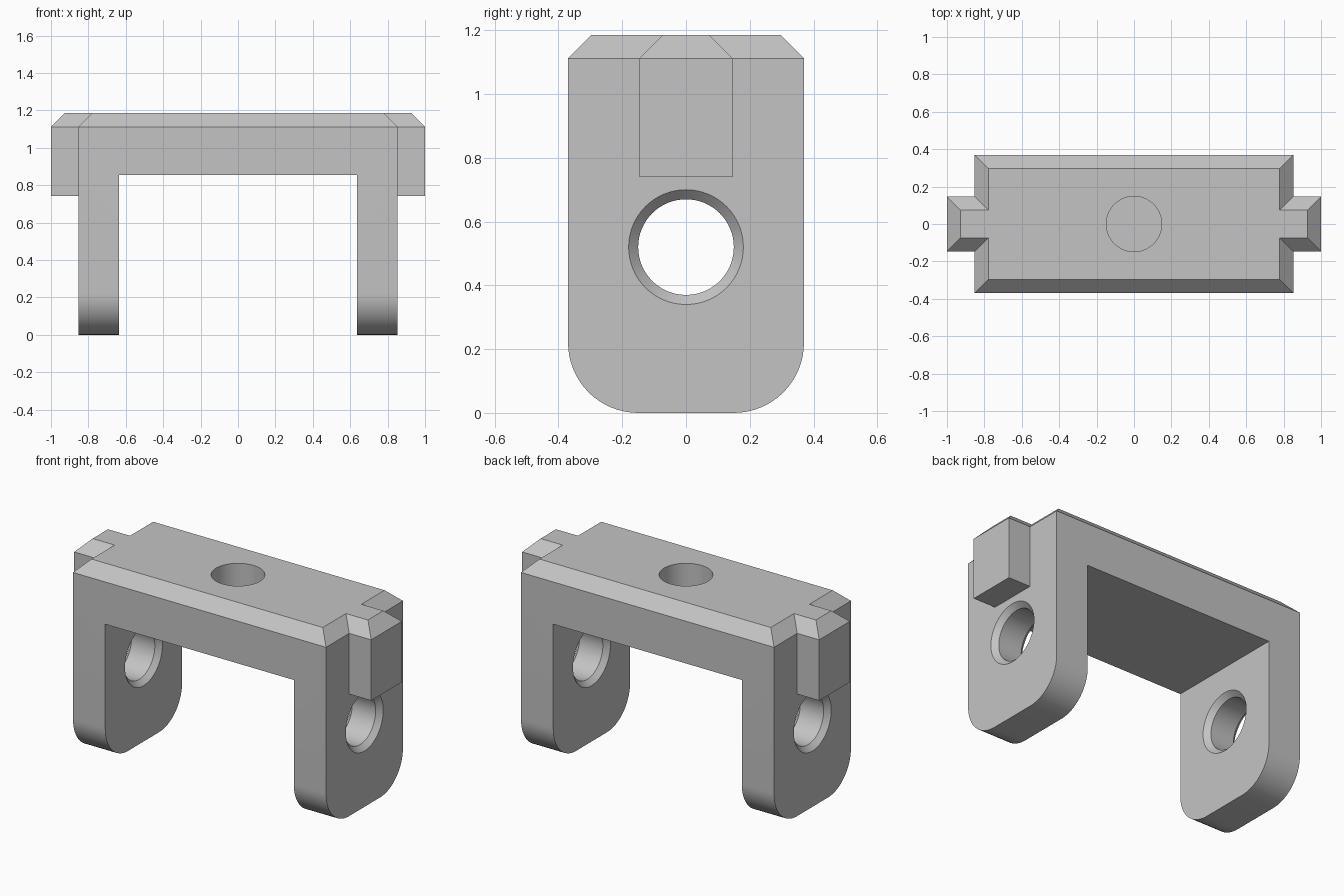
import bpy, bmesh, math

if "Cube" in bpy.data.objects:
    bpy.data.objects.remove(bpy.data.objects["Cube"])

X, Y, TOP = 0.852, 0.37, 1.185      # body half width, half depth, height
CH = 0.073                          # top chamfer
INNER, UNDER = 0.635, 0.855         # inner leg face, underside of bridge


def finish(bm, name):
    bmesh.ops.recalc_face_normals(bm, faces=bm.faces[:])
    me = bpy.data.meshes.new(name)
    bm.to_mesh(me)
    bm.free()
    ob = bpy.data.objects.new(name, me)
    bpy.context.collection.objects.link(ob)
    return ob


def box(lo, hi):
    bm = bmesh.new()
    bmesh.ops.create_cube(bm, size=1)
    for v in bm.verts:
        v.co = [(a + b) / 2 + c * (b - a) for a, b, c in zip(lo, hi, v.co)]
    return bm


def bevel(bm, test, width, segments=1):
    edges = [e for e in bm.edges if test(e.verts[0].co, e.verts[1].co)]
    bmesh.ops.bevel(bm, geom=edges, offset=width, offset_type='OFFSET',
                    segments=segments, profile=0.5, affect='EDGES')


def lathe(name, rings, to_point, n=64):
    """Closed round cutter from (distance, radius) rings."""
    bm = bmesh.new()
    loops = [[bm.verts.new(to_point(d, r * math.cos(2 * math.pi * i / n),
                                    r * math.sin(2 * math.pi * i / n)))
              for i in range(n)] for d, r in rings]
    for a, b in zip(loops, loops[1:]):
        for i in range(n):
            j = (i + 1) % n
            bm.faces.new((a[i], a[j], b[j], b[i]))
    bm.faces.new(loops[0])
    bm.faces.new(loops[-1])
    return finish(bm, name)


def boolean(target, other, op):
    mod = target.modifiers.new(op, 'BOOLEAN')
    mod.operation, mod.solver, mod.object = op, 'EXACT', other
    bpy.context.view_layer.objects.active = target
    bpy.ops.object.modifier_apply(modifier=mod.name)
    bpy.data.objects.remove(other)


# Main block: rounded feet, chamfered top
bm = box((-X, -Y, 0), (X, Y, TOP))
bevel(bm, lambda a, b: a.z < 0.01 and b.z < 0.01 and abs(a.y - b.y) < 0.01, 0.22, 16)
bevel(bm, lambda a, b: min(a.z, b.z) > TOP - 0.01, CH)
bracket = finish(bm, "bracket")

# End tabs, chamfered on their three free top edges
for s in (1, -1):
    bm = box((min(s * 0.7, s), -0.147, 0.742), (max(s * 0.7, s), 0.147, TOP))
    bevel(bm, lambda a, b: min(a.z, b.z) > TOP - 0.01 and max(s * a.x, s * b.x) > 0.9, CH)
    boolean(bracket, finish(bm, "tab"), 'UNION')

# Channel between the legs
boolean(bracket, finish(box((-INNER, -1, -1), (INNER, 1, UNDER)), "channel"), 'DIFFERENCE')

# Countersunk pin holes through the legs
pin = [(INNER - 0.03, 0.21), (INNER + 0.03, 0.15), (X - 0.03, 0.15), (X + 0.03, 0.21)]
for s in (1, -1):
    boolean(bracket, lathe("pin_hole", pin, lambda d, u, v: (s * d, u, 0.52 + v)), 'DIFFERENCE')

# Blind hole in the top
boolean(bracket, lathe("top_hole", [(TOP - 0.24, 0.148), (TOP + 0.1, 0.148)],
                       lambda d, u, v: (u, v, d)), 'DIFFERENCE')

# Colour and shading
grey = bpy.data.materials.new("light grey")
grey.diffuse_color = (0.55, 0.55, 0.55, 1)
grey.use_nodes = True
grey.node_tree.nodes["Principled BSDF"].inputs["Base Color"].default_value = grey.diffuse_color
bracket.data.materials.clear()
bracket.data.materials.append(grey)
for p in bracket.data.polygons:
    p.material_index = 0
bpy.ops.object.select_all(action='DESELECT')
bracket.select_set(True)
bpy.context.view_layer.objects.active = bracket
bpy.ops.object.shade_smooth_by_angle(angle=math.radians(30))
